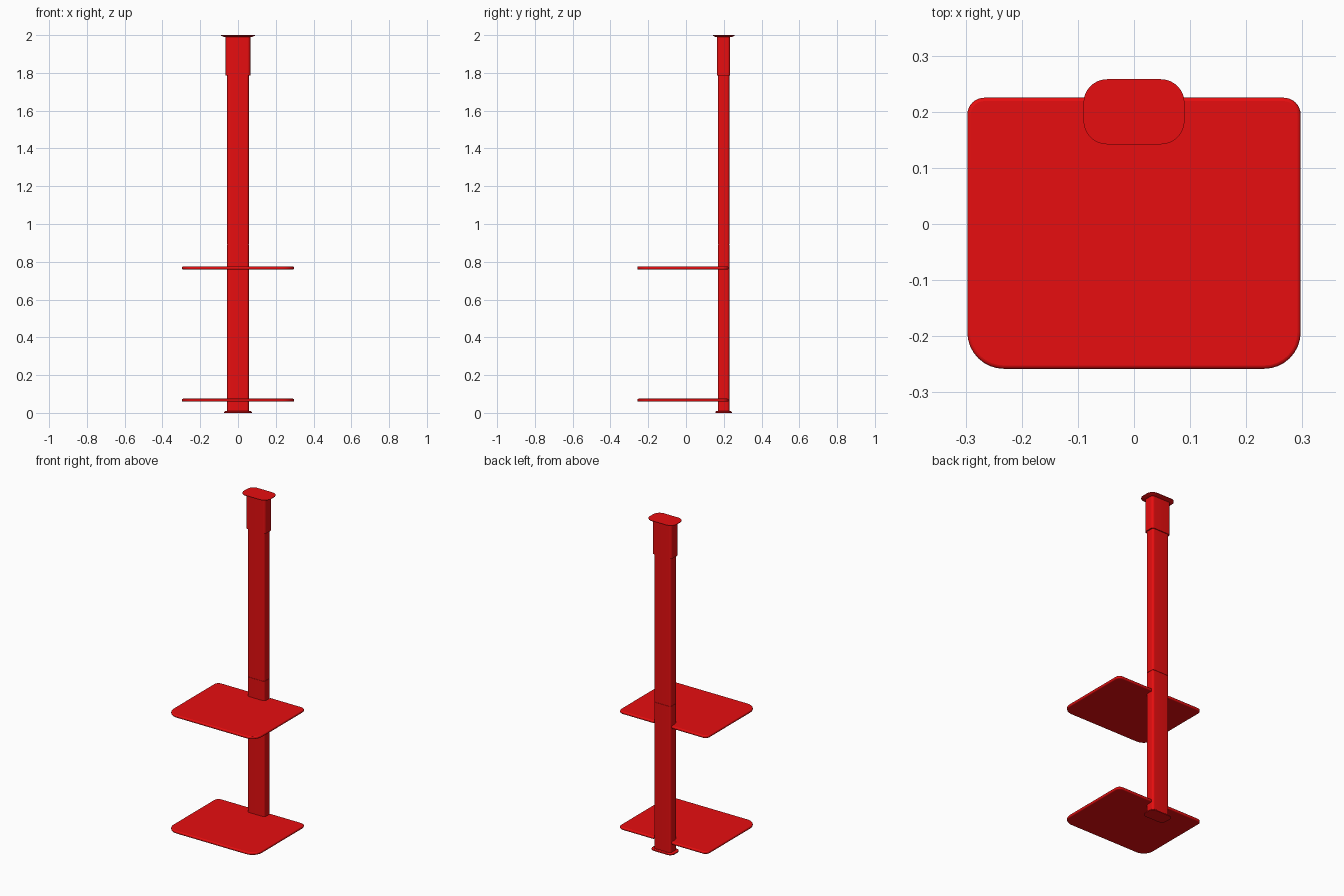
import bpy, bmesh, math
from mathutils import Vector

if "Cube" in bpy.data.objects:
    bpy.data.objects.remove(bpy.data.objects["Cube"])

red = bpy.data.materials.new("red")
red.diffuse_color = (0.8, 0.0043, 0.005, 1)
red.use_nodes = True
red.node_tree.nodes["Principled BSDF"].inputs["Base Color"].default_value = red.diffuse_color
POST_Y = 0.199


def fillet(corners, steps=8):
    """Closed 2D outline from (x, y, radius) corners."""
    out = []
    for i, (x, y, r) in enumerate(corners):
        p = Vector((x, y))
        a = (Vector(corners[i - 1][:2]) - p).normalized()
        b = (Vector(corners[(i + 1) % len(corners)][:2]) - p).normalized()
        if r == 0:
            out.append(p)
            continue
        c = p + (a + b) * r              # all corners are square
        for k in range(steps + 1):
            t = k / steps * math.pi / 2
            out.append(c - b * r * math.cos(t) - a * r * math.sin(t))
    return out


def rounded(w, d, r, y=POST_Y):
    return fillet([(-w, y - d, r), (w, y - d, r), (w, y + d, r), (-w, y + d, r)])


def loft(name, rings, bevel=0):
    """Solid skinned through (outline, z) rings."""
    bm = bmesh.new()
    loops = [[bm.verts.new((p.x, p.y, z)) for p in o] for o, z in rings]
    for lo, hi in zip(loops, loops[1:]):
        for i in range(len(lo)):
            bm.faces.new((lo[i - 1], lo[i], hi[i], hi[i - 1]))
    bm.faces.new(loops[0][::-1])
    bm.faces.new(loops[-1])
    bmesh.ops.recalc_face_normals(bm, faces=bm.faces)
    me = bpy.data.meshes.new(name)
    bm.to_mesh(me)
    bm.free()
    me.materials.append(red)
    ob = bpy.data.objects.new(name, me)
    bpy.context.collection.objects.link(ob)
    if bevel:
        m = ob.modifiers.new("edge", 'BEVEL')
        m.width, m.segments = bevel, 3
        m.limit_method, m.angle_limit = 'ANGLE', math.radians(60)
    bpy.ops.object.select_all(action='DESELECT')
    ob.select_set(True)
    bpy.context.view_layer.objects.active = ob
    bpy.ops.object.shade_smooth_by_angle(angle=math.radians(35))
    return ob


# Post in two lengths, with a thin recessed seam between them
post = rounded(0.057, 0.03, 0.012)
loft("lower_post", [(post, 0.004), (post, 0.892)])
loft("post_joint", [(rounded(0.055, 0.028, 0.011), z) for z in (0.888, 0.898)])
loft("upper_post", [(post, 0.895), (post, 1.98)])

# Telescopic sleeve under the ceiling
sleeve = rounded(0.065, 0.035, 0.015)
loft("top_sleeve", [(sleeve, 1.787), (sleeve, 1.994)])

# Ceiling plate, tapering to its underside
loft("ceiling_plate", [(rounded(0.072, 0.041, 0.026, 0.2), 1.989),
                       (rounded(0.09, 0.058, 0.042, 0.2), 1.997),
                       (rounded(0.09, 0.058, 0.042, 0.2), 2.0)])

# Floor foot
loft("floor_foot", [(rounded(0.074, 0.044, 0.03), 0),
                    (rounded(0.074, 0.044, 0.03), 0.005),
                    (rounded(0.068, 0.039, 0.026), 0.009)])

# Shelves, notched at the back around the post
F, B, W, N = -0.258, 0.225, 0.297, 0.056
shelf = fillet([(-W, F, 0.065), (W, F, 0.065), (W, B, 0.03), (N, B, 0.012),
                (N, 0.185, 0), (-N, 0.185, 0), (-N, B, 0.012), (-W, B, 0.03)])
for name, z in (("lower_shelf", 0.067), ("upper_shelf", 0.767)):
    loft(name, [(shelf, z - 0.008), (shelf, z + 0.008)], bevel=0.006)
